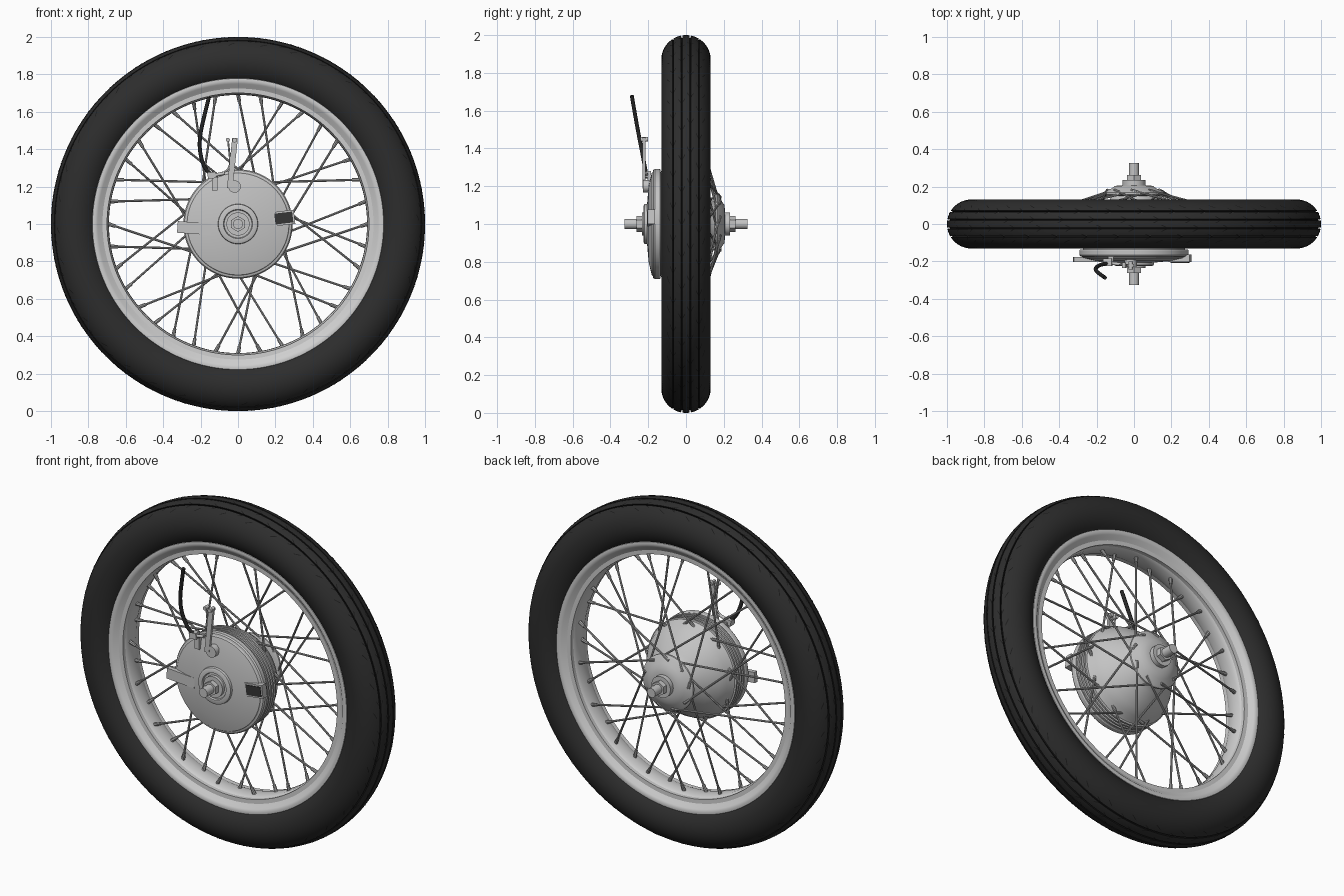
import bpy, bmesh, math
from mathutils import Vector, Matrix

if "Cube" in bpy.data.objects:
    bpy.data.objects.remove(bpy.data.objects["Cube"])

C = Vector((0, 0, 1))  # wheel centre


def mat(name, v):
    m = bpy.data.materials.new(name)
    m.diffuse_color = (v, v, v, 1)
    m.use_nodes = True
    m.node_tree.nodes["Principled BSDF"].inputs["Base Color"].default_value = m.diffuse_color
    return m


RUBBER = mat("tyre_rubber", 0.026)
GROOVE = mat("tread_groove_black", 0.010)
RIM = mat("rim_aluminium", 0.62)
HUB = mat("hub_aluminium", 0.55)
STEEL = mat("spoke_steel", 0.40)
DARK = mat("label_dark", 0.035)
CABLE = mat("cable_black", 0.02)


def finish(name, bm, *mats, angle=32):
    bmesh.ops.recalc_face_normals(bm, faces=bm.faces)
    me = bpy.data.meshes.new(name)
    bm.to_mesh(me)
    bm.free()
    for m in mats:
        me.materials.append(m)
    me.polygons.foreach_set("use_smooth", [True] * len(me.polygons))
    me.set_sharp_from_angle(angle=math.radians(angle))
    ob = bpy.data.objects.new(name, me)
    bpy.context.collection.objects.link(ob)
    return ob


def revolve(name, prof, *mats, n=96, closed=False, rule=None, angle=32):
    """Spin (radius, y) points about the axle."""
    bm = bmesh.new()
    rings = []
    for r, y in prof:
        if r == 0:
            rings.append([bm.verts.new((0, y, 1))] * n)
        else:
            rings.append([bm.verts.new((r * math.cos(2 * math.pi * i / n), y,
                                        1 + r * math.sin(2 * math.pi * i / n))) for i in range(n)])
    for k in range(len(rings) if closed else len(rings) - 1):
        a, b = rings[k], rings[(k + 1) % len(rings)]
        for i in range(n):
            j = (i + 1) % n
            f = bm.faces.new(list(dict.fromkeys((a[i], a[j], b[j], b[i]))))
            if rule:
                f.material_index = rule(k)
    return finish(name, bm, *mats, angle=angle)


def rod(bm, p, q, r, seg=8, r2=None):
    p, q = Vector(p), Vector(q)
    d = q - p
    m = Matrix.Translation((p + q) / 2) @ d.to_track_quat('Z', 'Y').to_matrix().to_4x4()
    bmesh.ops.create_cone(bm, cap_ends=True, segments=seg, radius1=r,
                          radius2=r if r2 is None else r2, depth=d.length, matrix=m)


def box(bm, c, size, rot=0):
    m = Matrix.Translation(c) @ Matrix.Rotation(math.radians(rot), 4, 'Y') @ Matrix.Diagonal((*size, 1))
    bmesh.ops.create_cube(bm, size=1, matrix=m)


def polar(r, deg, y):
    a = math.radians(deg)
    return Vector((r * math.cos(a), y, 1 + r * math.sin(a)))


def tube(name, pts, r, m):
    cu = bpy.data.curves.new(name + "_path", 'CURVE')
    cu.dimensions = '3D'
    cu.bevel_depth, cu.bevel_resolution, cu.use_fill_caps = r, 3, True
    s = cu.splines.new('NURBS')
    s.points.add(len(pts) - 1)
    for p, co in zip(s.points, pts):
        p.co = (*co, 1)
    s.order_u, s.use_endpoint_u, s.resolution_u = 3, True, 8
    tmp = bpy.data.objects.new(name + "_tmp", cu)
    bpy.context.collection.objects.link(tmp)
    me = bpy.data.meshes.new_from_object(tmp.evaluated_get(bpy.context.evaluated_depsgraph_get()))
    bpy.data.objects.remove(tmp)
    me.name = name
    me.materials.clear()
    me.materials.append(m)
    me.polygons.foreach_set("use_smooth", [True] * len(me.polygons))
    bpy.context.collection.objects.link(bpy.data.objects.new(name, me))


# Tyre: round section with four grooves running around the tread
TR, TS = 0.869, 0.131


def section(phi, s=TS):
    a = math.radians(phi)
    return (TR + s * math.cos(a), s * math.sin(a))


grooves = (-31.5, -10, 10, 31.5)
angs = [(p, TS, 0) for p in range(-140, 141, 5) if all(abs(p - g) > 2.5 for g in grooves)]
for g in grooves:
    angs += [(g - 1.6, TS, 1), (g - 1.4, TS - .013, 1), (g + 1.4, TS - .013, 1), (g + 1.6, TS, 0)]
angs.sort()
revolve("tyre", [section(p, s) for p, s, _ in angs], RUBBER, GROOVE, n=160, closed=True,
        rule=lambda k: angs[k][2])

# Tread slits: chevrons on the grooves and slanted cuts on the shoulders
bm = bmesh.new()


def slit(a0, a1, p0, p1, w=0.55, n=3):
    prev = None
    for i in range(n + 1):
        t = i / n
        r, y = section(p0 + (p1 - p0) * t, TS + .0012)
        a = a0 + (a1 - a0) * t
        cur = [bm.verts.new(polar(r, a + o, y)) for o in (-w / 2, w / 2)]
        if prev:
            bm.faces.new((prev[0], prev[1], cur[1], cur[0]))
        prev = cur


for i in range(36):
    for side in (-1, 1):
        a = i * 10 + (2.5 if side > 0 else 0)
        for g, off in ((10, 0), (31.5, 5)):
            for d in (-1, 1):
                slit(a + off, a + off + 1.6, side * (g + d * 1.6), side * (g + d * 8))
        slit(a + 1, a + 3, side * 41, side * 49)
finish("tread_slits", bm, GROOVE)

# Rim
half = [(.70, .075), (.775, .078), (.782, .088), (.778, .098), (.765, .1), (.75, .094), (.738, .082),
        (.72, .074), (.702, .058), (.692, .035)]
revolve("rim", half + [(.69, 0)] + [(r, -y) for r, y in reversed(half)], RIM, n=128, closed=True, angle=40)

# Hub shell: finned drum, dome and rear spoke flange
fins = []
for i in range(4):
    y = -.138 + i * .021
    fins += [(.274, y), (.274, y + .006), (.289, y + .008), (.289, y + .018), (.274, y + .021)]
revolve("hub_shell", [(0, -.138)] + fins + [
    (.283, -.05), (.276, -.04), (.262, -.005), (.238, .03), (.20, .07), (.16, .105), (.13, .13), (.12, .15),
    (.155, .153), (.165, .158), (.165, .168), (.155, .176), (.12, .19), (.1, .204), (.06, .207), (0, .207)],
    HUB)

# Brake plate with raised centre boss
revolve("brake_plate", [(0, -.136), (.288, -.136), (.292, -.142), (.292, -.165), (.286, -.173), (.276, -.176),
                        (.272, -.181), (.2, -.198), (.107, -.206), (.105, -.22), (.098, -.224), (.078, -.224),
                        (.074, -.215), (0, -.215)], HUB)

# Axle, collars and nuts
bm = bmesh.new()
rod(bm, (0, -.325, 1), (0, .325, 1), .027, 24)
finish("axle", bm, HUB)
bm = bmesh.new()
for s in (-1, 1):
    rod(bm, (0, s * .205, 1), (0, s * .234, 1), .062, 32)
    rod(bm, (0, s * .232, 1), (0, s * .262, 1), .042, 6)
finish("axle_nuts", bm, HUB)

# Spokes: 36, alternating hub side and lean, with nipples at the rim
spokes, nipples = bmesh.new(), bmesh.new()
for k in range(36):
    rear, lean = k % 2, (-1 if k % 4 < 2 else 1)
    r, y, swing = (.145, .172 + .006 * lean, 62) if rear else (.266, -.03, 37)
    hub = polar(r, k * 10 + lean * swing, y)
    end = polar(.692, k * 10, .018 if rear else -.018)
    d = (hub - end).normalized()
    rod(spokes, hub, end, .006, 8)
    rod(spokes, hub - d * .03, hub + d * .012, .0085, 8)
    rod(nipples, end - d * .01, end + d * .04, .011, 8, .009)
finish("spokes", spokes, STEEL)
finish("spoke_nipples", nipples, STEEL)

# Torque tab on the left and label holder on the right of the plate
bm = bmesh.new()
box(bm, (-.233, -.19, .978), (.182, .026, .062), 4)
finish("torque_tab", bm, HUB)
bm = bmesh.new()
box(bm, (.245, -.184, 1.032), (.115, .04, .076), -7)
finish("label_holder", bm, HUB)
bm = bmesh.new()
box(bm, (.245, -.2045, 1.032), (.096, .006, .058), -7)
finish("blank_label", bm, DARK)

# Brake lever: pivot, arm and clevis pin
bm = bmesh.new()
rod(bm, (-.018, -.18, 1.2), (-.018, -.228, 1.2), .033, 24)
box(bm, (-.03, -.222, 1.325), (.03, .016, .27), 6)
rod(bm, (-.018, -.242, 1.448), (-.018, -.2, 1.448), .012, 16)
rod(bm, (-.054, -.235, 1.45), (-.054, -.205, 1.45), .011, 16)
finish("brake_lever", bm, HUB)
tube("inner_cable", [(-.11, -.212, 1.262), (-.07, -.215, 1.275), (-.04, -.218, 1.31), (-.046, -.22, 1.38),
                     (-.054, -.22, 1.45)], .005, STEEL)

# Cable stop on the plate edge, and the outer cable
bm = bmesh.new()
box(bm, (-.14, -.205, 1.26), (.045, .04, .034), -8)
box(bm, (-.125, -.19, 1.22), (.03, .03, .08))
rod(bm, (-.12, -.21, 1.262), (-.07, -.215, 1.272), .009, 12)
finish("cable_stop", bm, HUB)
tube("brake_cable", [(-.14, -.21, 1.265), (-.175, -.215, 1.285), (-.205, -.232, 1.38), (-.205, -.25, 1.47),
                     (-.18, -.27, 1.58), (-.155, -.287, 1.68)], .0105, CABLE)
